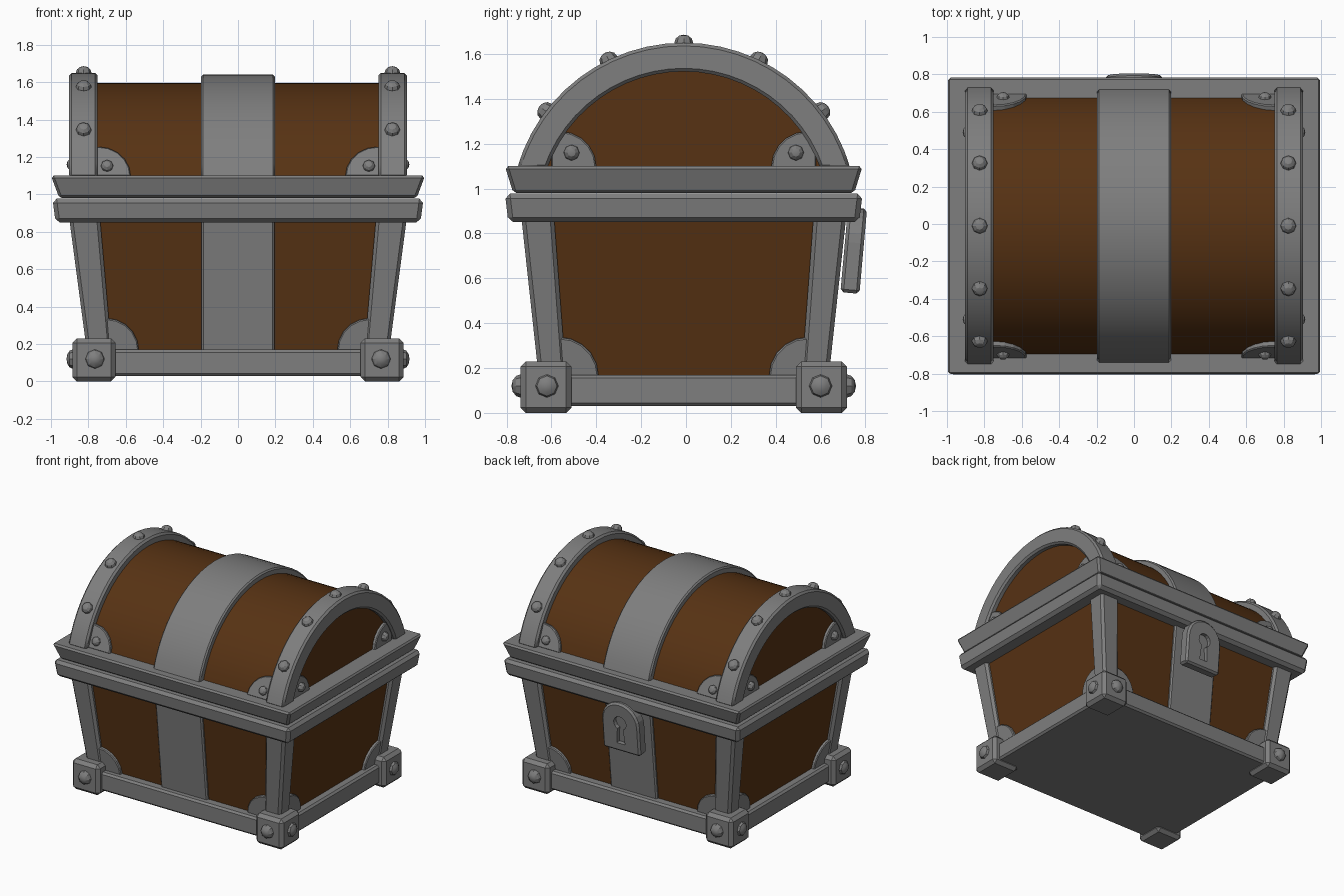
import bpy, bmesh, math
from mathutils import Vector

if "Cube" in bpy.data.objects:
    bpy.data.objects.remove(bpy.data.objects["Cube"])

def material(name, rgb):
    m = bpy.data.materials.new(name)
    m.diffuse_color = (*rgb, 1)
    m.use_nodes = True
    m.node_tree.nodes["Principled BSDF"].inputs["Base Color"].default_value = m.diffuse_color
    return m

METAL = material("grey metal", (0.21, 0.21, 0.21))
WOOD = material("brown wood", (0.095, 0.032, 0.0066))
Y0 = -0.01                      # body sits slightly forward of the lock

def finish(bm, name, mat, bevel=0.0, smooth=False):
    bmesh.ops.recalc_face_normals(bm, faces=bm.faces)
    me = bpy.data.meshes.new(name)
    bm.to_mesh(me)
    bm.free()
    me.materials.append(mat)
    ob = bpy.data.objects.new(name, me)
    ob.location.y = Y0
    bpy.context.collection.objects.link(ob)
    if smooth:
        bpy.ops.object.select_all(action='DESELECT')
        ob.select_set(True)
        bpy.context.view_layer.objects.active = ob
        bpy.ops.object.shade_smooth_by_angle(angle=math.radians(28))
    if bevel:
        b = ob.modifiers.new("bevel", 'BEVEL')
        b.width, b.segments = bevel, 1
        b.limit_method, b.angle_limit = 'ANGLE', math.radians(40)
    return ob

def bridge(name, lower, upper, mat, bevel=0.0, smooth=False):
    """Solid between two matching point rings."""
    bm = bmesh.new()
    a = [bm.verts.new(p) for p in lower]
    b = [bm.verts.new(p) for p in upper]
    bm.faces.new(a)
    bm.faces.new(b)
    for i in range(len(a)):
        j = (i + 1) % len(a)
        bm.faces.new((a[i], a[j], b[j], b[i]))
    return finish(bm, name, mat, bevel, smooth)

def rect(x0, x1, y0, y1, z):
    return [(x0, y0, z), (x1, y0, z), (x1, y1, z), (x0, y1, z)]

def frustum(name, hx0, hy0, z0, hx1, hy1, z1, mat, bevel=0.0):
    return bridge(name, rect(-hx0, hx0, -hy0, hy0, z0), rect(-hx1, hx1, -hy1, hy1, z1), mat, bevel)

def prism(name, pts, origin, u, v, n, t0, t1, mat, bevel=0.0, smooth=False):
    """2D profile in the u-v plane, extruded along n from t0 to t1."""
    o, u, v, n = Vector(origin), Vector(u).normalized(), Vector(v).normalized(), Vector(n).normalized()
    ring = [o + u * a + v * b for a, b in pts]
    return bridge(name, [p + n * t0 for p in ring], [p + n * t1 for p in ring], mat, bevel, smooth)

def bolt(name, pos, normal, r, h):
    bm = bmesh.new()
    bmesh.ops.create_uvsphere(bm, u_segments=8, v_segments=6, radius=1)
    q = Vector((0, 0, 1)).rotation_difference(Vector(normal))
    for w in bm.verts:
        w.co = q @ Vector((w.co.x * r, w.co.y * r, w.co.z * h)) + Vector(pos)
    return finish(bm, name, METAL, 0, True)

def arc(r, a0, a1, n, cx=0.0, cy=0.0):
    return [(cx + r * math.cos(a0 + (a1 - a0) * i / n), cy + r * math.sin(a0 + (a1 - a0) * i / n))
            for i in range(n + 1)]

def corner(name, origin, u, v, n, r, thick):
    """Quarter-round corner plate, tucked a little under its post."""
    pts = arc(r, 0, math.pi / 2, 5) + [(-0.04, r), (-0.04, 0)]
    return prism(name, pts, origin, u, v, n, -0.02, thick, METAL, 0.006)

# ---- lower body
frustum("body_wood", 0.77, 0.61, 0.1, 0.875, 0.693, 0.9, WOOD)
frustum("body_strap", 0.195, 0.63, 0.1, 0.195, 0.713, 0.9, METAL, 0.01)
frustum("base_frame", 0.84, 0.685, 0.03, 0.84, 0.685, 0.17, METAL, 0.014)
frustum("lower_rim", 0.975, 0.782, 0.85, 0.992, 0.797, 0.977, METAL, 0.022)
frustum("upper_rim", 0.955, 0.76, 0.98, 1.0, 0.797, 1.10, METAL, 0.014)

# ---- lid barrel, centre strap and end arches
CZ, LOW = 0.877, 1.09
def lid_arc(r, n=24):
    a = math.asin((LOW - CZ) / r)
    return arc(r, a, math.pi - a, n)

def lid_part(name, pts, x0, x1, mat, bevel=0.0):
    return prism(name, pts, (0, 0, CZ), (0, 1, 0), (0, 0, 1), (1, 0, 0), x0, x1, mat, bevel, True)

lid_part("lid_wood", lid_arc(0.72), -0.86, 0.86, WOOD)
lid_part("lid_strap", lid_arc(0.763), -0.197, 0.197, METAL, 0.01)

for sx in (-1, 1):
    lo, hi = sorted((sx * 0.75, sx * 0.903))
    lid_part("lid_arch", lid_arc(0.773) + lid_arc(0.645)[::-1], lo, hi, METAL, 0.014)
    for y in (-0.615, -0.335, 0, 0.335, 0.615):
        z = math.sqrt(0.773 ** 2 - y * y)
        bolt("arch_bolt", (sx * 0.825, y, CZ + z), (0, y, z), 0.042, 0.036)

    for sy in (-1, 1):
        # tapered corner post
        def post_ring(xi, xo, yi, yo, z):
            return [(sx * a, sy * b, z) for a, b in ((xi, yi), (xo, yi), (xo, yo), (xi, yo))]
        bridge("corner_post", post_ring(0.67, 0.80, 0.52, 0.64, 0.1),
               post_ring(0.74, 0.906, 0.58, 0.727, 0.9), METAL, 0.018)
        # foot block with two bolts
        bridge("foot", post_ring(0.655, 0.885, 0.50, 0.728, 0.0),
               post_ring(0.655, 0.885, 0.50, 0.728, 0.23), METAL, 0.024)
        bolt("foot_bolt", (sx * 0.765, sy * 0.726, 0.12), (0, sy, 0), 0.052, 0.042)
        bolt("foot_bolt", (sx * 0.883, sy * 0.61, 0.12), (sx, 0, 0), 0.052, 0.034)
        # lower corner plates, lying on the sloped wood
        corner("body_corner_plate", (sx * 0.705, sy * 0.617, 0.165), (-sx, 0, 0),
               (0, sy * 0.105, 1), (0, sy, -0.105), 0.175, 0.022)
        corner("body_corner_plate", (sx * 0.779, sy * 0.555, 0.165), (0, -sy, 0),
               (sx * 0.13, 0, 1), (sx, 0, -0.13), 0.175, 0.022)
        # lid corner plates on the ends and on the barrel
        corner("lid_end_plate", (sx * 0.86, sy * 0.55, 1.095), (0, -sy, 0),
               (0, 0, 1), (sx, 0, 0), 0.16, 0.024)
        bolt("lid_end_bolt", (sx * 0.882, sy * 0.5, 1.16), (sx, 0, 0), 0.036, 0.034)
        corner("lid_side_plate", (sx * 0.745, sy * 0.69, 1.09), (-sx, 0, 0),
               (0, -sy * 0.4, 1), (0, sy, 0.4), 0.172, 0.02)
        bolt("lid_side_bolt", (sx * 0.70, sy * 0.685, 1.152), (0, sy, 0.4), 0.034, 0.03)

# ---- lock plate on the back, with a recessed keyhole
frame = ((0, 0.80, 0.72), (1, 0, 0), (0, 0.09, 1), (0, 1, -0.09))
lock = prism("lock_plate", arc(0.155, 0, math.pi, 12, 0, 0.035) + [(-0.155, -0.19), (0.155, -0.19)],
             *frame, -0.085, 0.0, METAL, 0.014)
hole = arc(0.052, -1.1, math.pi + 1.1, 12, 0, 0.035) + [(-0.034, -0.125), (0.034, -0.125)]
cutter = prism("keyhole_cutter", hole, *frame, -0.03, 0.05, METAL)
cutter.hide_render = True
cutter.display_type = 'WIRE'
cut = lock.modifiers.new("keyhole", 'BOOLEAN')
cut.operation, cut.object, cut.solver = 'DIFFERENCE', cutter, 'EXACT'
